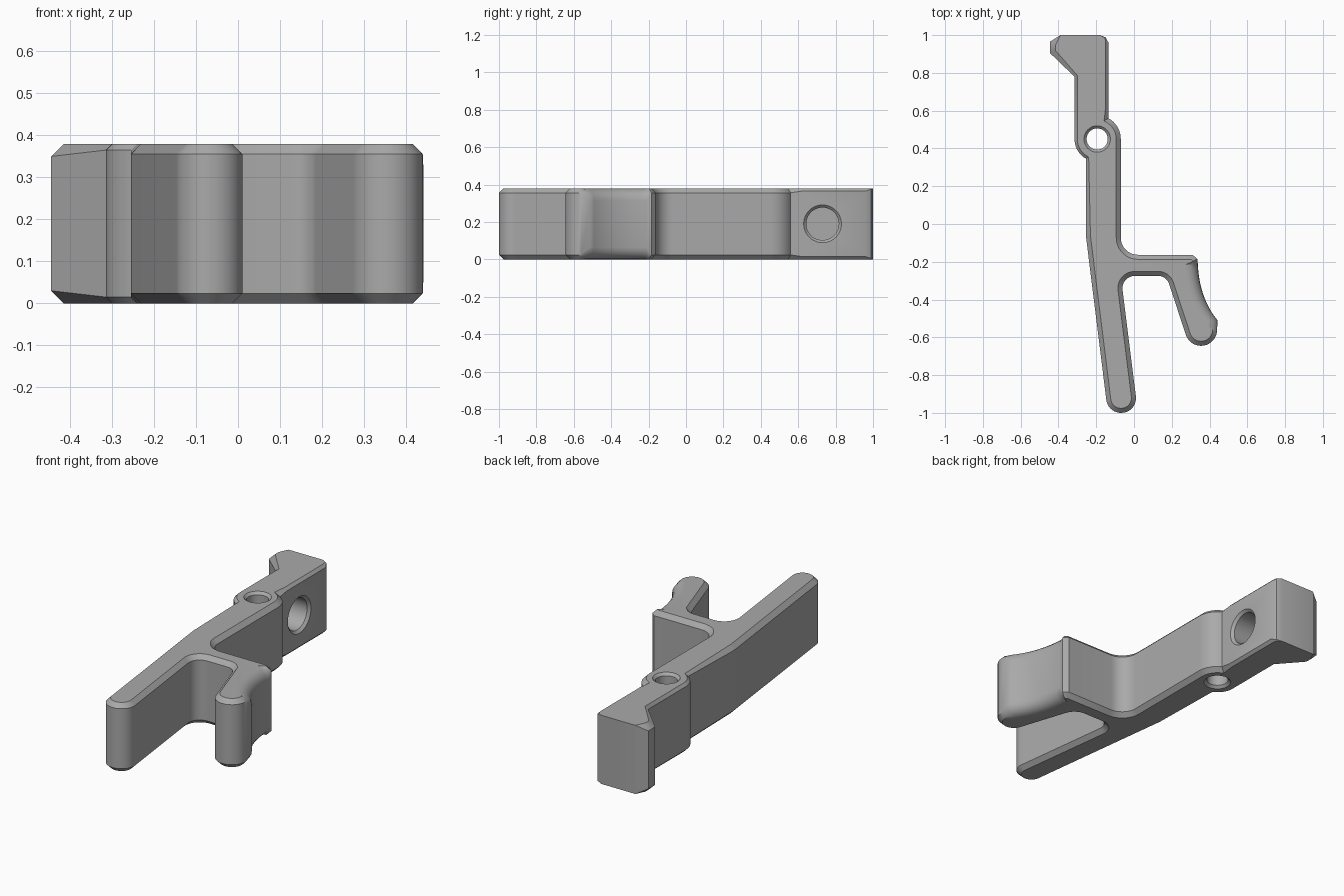
import bpy
import bmesh
from math import sin, cos, pi, radians, tan
from mathutils import Vector, Matrix

cube = bpy.data.objects.get("Cube")
if cube:
    bpy.data.objects.remove(cube, do_unlink=True)

HEIGHT = 0.38
BODY, HEAD, SCOOP = 0.024, 0.015, 0.065   # edge widths
STEPS = 5

grey = bpy.data.materials.new("plain grey")
grey.use_nodes = True
colour = (0.4, 0.4, 0.4, 1)
grey.diffuse_color = colour
grey.node_tree.nodes["Principled BSDF"].inputs["Base Color"].default_value = colour


def arc(cx, cy, r, start, end, n, w):
    """Unrounded outline points along an arc, angles in degrees."""
    angles = [radians(start + (end - start) * i / n) for i in range(n + 1)]
    return [(cx + r * cos(a), cy + r * sin(a), 0, w) for a in angles]


def curve(a, b, c, n, w):
    """Quadratic curve from a to c, pulled towards b."""
    a, b, c = Vector(a), Vector(b), Vector(c)
    pts = []
    for i in range(n + 1):
        t = i / n
        p = a * (1 - t) ** 2 + b * 2 * t * (1 - t) + c * t * t
        pts.append((p.x, p.y, 0, w))
    return pts


def rounded(corners, n=9):
    """Replace each corner that has a radius by a tangent arc."""
    out = []
    for i, (x, y, r, w) in enumerate(corners):
        p = Vector((x, y))
        if r == 0:
            out.append((p, w))
            continue
        u = (Vector(corners[i - 1][:2]) - p).normalized()
        v = (Vector(corners[(i + 1) % len(corners)][:2]) - p).normalized()
        half = u.angle(v) / 2
        centre = p + (u + v).normalized() * r / sin(half)
        a = p + u * r / tan(half) - centre
        b = p + v * r / tan(half) - centre
        sweep = b.angle_signed(a)
        for k in range(n + 1):
            out.append((centre + Matrix.Rotation(sweep * k / n, 2) @ a, w))
    return out


def inward(pts, i):
    """Mitred inward normal of a counter-clockwise outline."""
    p = pts[i][0]
    d1 = (p - pts[i - 1][0]).normalized()
    d2 = (pts[(i + 1) % len(pts)][0] - p).normalized()
    n1, n2 = Vector((-d1.y, d1.x)), Vector((-d2.y, d2.x))
    m = (n1 + n2).normalized()
    return m / max(m.dot(n1), 0.5)


def loft(bm, rings):
    """Skin closed rings and cap both ends."""
    rows = [[bm.verts.new(p) for p in ring] for ring in rings]
    n = len(rows[0])
    for low, high in zip(rows, rows[1:]):
        for i in range(n):
            j = (i + 1) % n
            bm.faces.new((low[i], low[j], high[j], high[i]))
    bm.faces.new(rows[0][::-1])
    bm.faces.new(rows[-1])


def make(name, rings):
    bm = bmesh.new()
    loft(bm, rings)
    bmesh.ops.remove_doubles(bm, verts=bm.verts, dist=1e-5)
    bmesh.ops.recalc_face_normals(bm, faces=bm.faces)
    mesh = bpy.data.meshes.new(name)
    bm.to_mesh(mesh)
    bm.free()
    mesh.materials.append(grey)
    obj = bpy.data.objects.new(name, mesh)
    bpy.context.collection.objects.link(obj)
    return obj


def drill(body, name, profile, matrix):
    """Cut a turned hole, given as (radius, depth) pairs."""
    rings = [[matrix @ Vector((r * cos(a), r * sin(a), h))
              for a in (2 * pi * k / 48 for k in range(48))] for r, h in profile]
    cutter = make(name, rings)
    cutter.hide_render = True
    mod = body.modifiers.new(name, 'BOOLEAN')
    mod.operation, mod.solver, mod.object = 'DIFFERENCE', 'EXACT', cutter
    bpy.context.view_layer.objects.active = body
    bpy.ops.object.modifier_apply(modifier=mod.name)
    bpy.data.objects.remove(cutter, do_unlink=True)


# Outline, counter-clockwise: long leg, slot, finger hook, arm, pivot, head
outline = [
    (-0.138, -1.0, 0.078, BODY),
    (0.021, -1.0, 0.078, BODY),
    (-0.07, -0.275, 0.065, BODY),
    (0.172, -0.275, 0.06, BODY),
]
outline += arc(0.355, -0.56, 0.085, 198, 360, 16, BODY)
outline += curve((0.442, -0.51), (0.345, -0.39), (0.338, -0.21), 14, SCOOP)
outline += [
    (0.335, -0.185, 0, BODY),
    (0.31, -0.163, 0, BODY),
    (-0.07, -0.163, 0.09, BODY),
]
outline += arc(-0.195, 0.45, 0.125, 0, 61, 9, BODY)
outline += [
    (-0.135, 0.62, 0, HEAD),
    (-0.135, 0.96, 0, HEAD),
    (-0.15, 0.988, 0, 0.005),
    (-0.18, 1.0, 0, 0),
    (-0.39, 1.0, 0, 0),
    (-0.445, 0.965, 0, 0.03),
    (-0.445, 0.905, 0, 0.03),
    (-0.315, 0.78, 0, HEAD),
]
outline += arc(-0.195, 0.45, 0.12, 180, 240, 9, HEAD)
outline += [(-0.255, -0.06, 0.3, BODY)]
points = rounded(outline)

# Lofted body: chamfered rims, with a soft round over on the finger scoop
normals = [inward(points, i) for i in range(len(points))]
lower = []
for s in range(STEPS + 1):
    t = s / STEPS
    ring = []
    for (p, w), n in zip(points, normals):
        if w == SCOOP:
            inset, z = w * (1 - sin(t * pi / 2)), w * (1 - cos(t * pi / 2))
        else:
            inset, z = w * (1 - t), w * t
        q = p + n * inset
        ring.append(Vector((q.x, q.y, z)))
    lower.append(ring)
upper = [[Vector((v.x, v.y, HEIGHT - v.z)) for v in ring] for ring in reversed(lower)]
lever = make("lever_body", lower + upper)

# Pivot hole right through, countersunk at both faces
drill(lever, "pivot_hole",
      [(0.08, -0.01), (0.056, 0.014), (0.056, HEIGHT - 0.014), (0.08, HEIGHT + 0.01)],
      Matrix.Translation((-0.195, 0.45, 0)))

# Blind spring pocket in the side of the head
drill(lever, "side_pocket",
      [(0.087, -0.13), (0.087, -0.014), (0.111, 0.01)],
      Matrix.Translation((-0.135, 0.73, HEIGHT / 2)) @ Matrix.Rotation(pi / 2, 4, 'Y'))

bpy.ops.object.select_all(action='DESELECT')
lever.select_set(True)
bpy.context.view_layer.objects.active = lever
bpy.ops.object.shade_smooth_by_angle(angle=radians(30))
